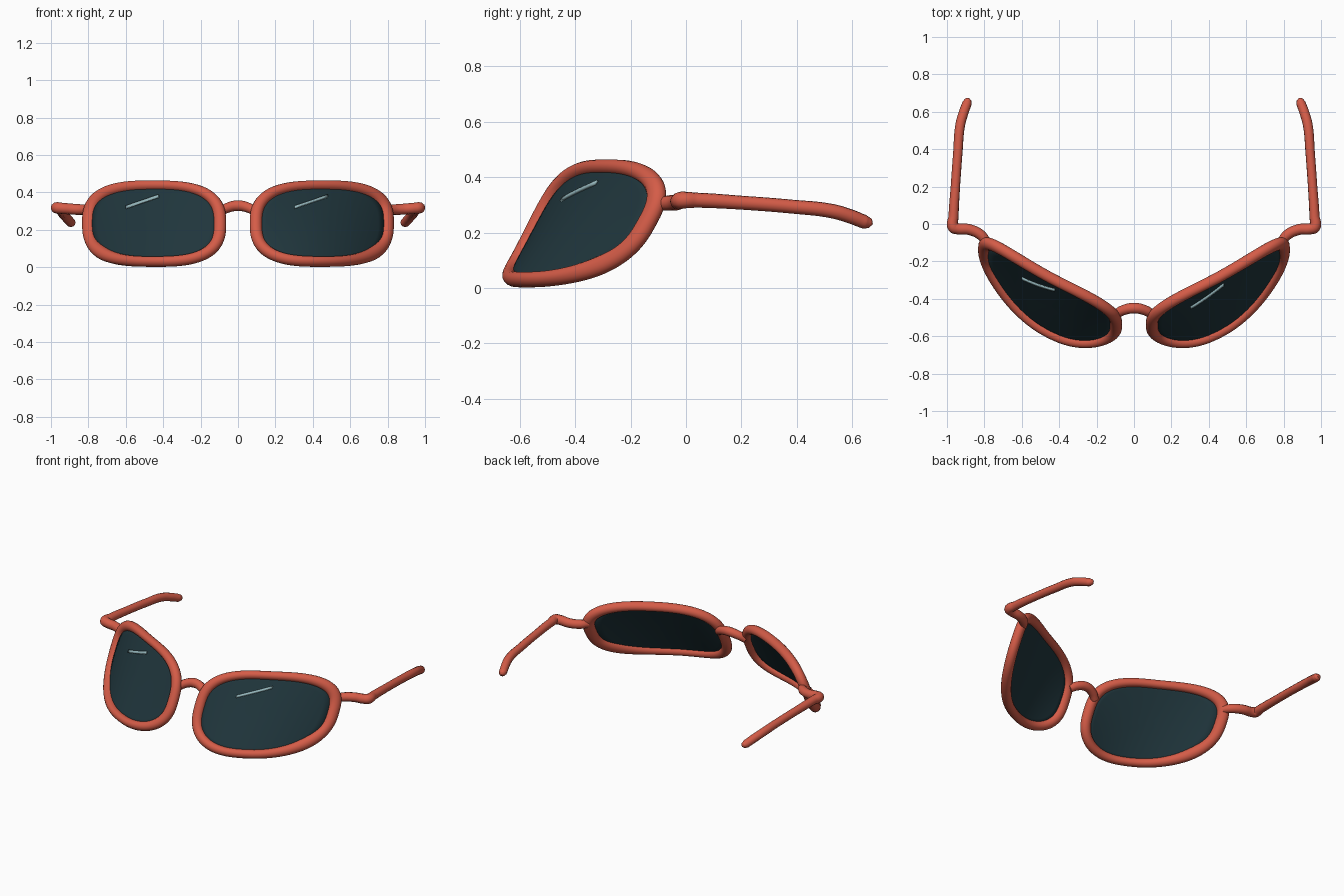
import bpy, bmesh, math
from mathutils import Vector

cube = bpy.data.objects.get("Cube")
if cube:
    bpy.data.objects.remove(cube, do_unlink=True)


def material(name, color):
    m = bpy.data.materials.new(name)
    m.use_nodes = True
    m.diffuse_color = (*color, 1)
    m.node_tree.nodes["Principled BSDF"].inputs["Base Color"].default_value = (*color, 1)
    return m


RED = material("coral red", (0.66, 0.107, 0.064))
DARK = material("dark teal glass", (0.014, 0.036, 0.045))
PALE = material("pale glint", (0.3, 0.47, 0.5))

# Rounded lens outline, seen from the front
CX, CZ, HALF_W, HALF_H, POWER = 0.448, 0.233, 0.352, 0.203, 2.8


def depth(x, z):
    """Wrapped, leaning surface that carries both lenses."""
    t = x - 0.15
    lean = 0.73 - 1.6 * (x - 0.47) ** 2
    return -0.53 + 0.15 * t + 0.48 * t ** 2 + 0.32 * t ** 3 + lean * (z - 0.235)


def slopes(x, z, e=0.001):
    return ((depth(x + e, z) - depth(x - e, z)) / (2 * e),
            (depth(x, z + e) - depth(x, z - e)) / (2 * e))


def surface(x, z, h=0.0):
    """Point on the surface and its forward normal, for the +x side."""
    fx, fz = slopes(x, z)
    n = Vector((fx, -1, fz)).normalized()
    return Vector((x, depth(x, z), z)) + n * h, n


def outline(t, scale=1.0):
    c, s = math.cos(t), math.sin(t)
    ex = lambda v: math.copysign(abs(v) ** (2 / POWER), v)
    return CX + scale * HALF_W * ex(c), CZ + scale * HALF_H * ex(s)


def finish(bm, name, mat, side=1, thickness=0):
    for v in bm.verts:
        v.co.x *= side
    bmesh.ops.recalc_face_normals(bm, faces=bm.faces)
    me = bpy.data.meshes.new(name)
    bm.to_mesh(me)
    bm.free()
    ob = bpy.data.objects.new(name, me)
    bpy.context.collection.objects.link(ob)
    me.materials.append(mat)
    if thickness:
        mod = ob.modifiers.new("thickness", "SOLIDIFY")
        mod.thickness, mod.offset = thickness, 0
    shade(ob)


def shade(ob):
    bpy.ops.object.select_all(action="DESELECT")
    ob.select_set(True)
    bpy.context.view_layer.objects.active = ob
    bpy.ops.object.shade_smooth_by_angle(angle=math.radians(50))


def bridge_rings(bm, rings, closed_path):
    """Skin rows of closed loops with quads."""
    n, k = len(rings), len(rings[0])
    for i in range(n if closed_path else n - 1):
        a, b = rings[i], rings[(i + 1) % n]
        for j in range(k):
            bm.faces.new((a[j], a[(j + 1) % k], b[(j + 1) % k], b[j]))


def rim(name, side, segments=96, sides=16):
    bm = bmesh.new()
    rings = []
    for i in range(segments):
        t = 2 * math.pi * i / segments
        x, z = outline(t)
        p, n = surface(x, z)
        fx, fz = slopes(x, z)
        # Outward direction of the outline, laid into the surface
        u, w = (x - CX) / HALF_W, (z - CZ) / HALF_H
        dx = math.copysign(abs(u) ** (POWER - 1), u) / HALF_W
        dz = math.copysign(abs(w) ** (POWER - 1), w) / HALF_H
        out = Vector((dx, fx * dx + fz * dz, dz)).normalized()
        # The rim is broader at its ends, most of all beside the hinge
        width = 0.028 + 0.008 * u * u + 0.003 * u
        ring = []
        for j in range(sides):
            a = 2 * math.pi * j / sides
            ring.append(bm.verts.new(p + out * width * math.cos(a) + n * 0.031 * math.sin(a)))
        rings.append(ring)
    bridge_rings(bm, rings, True)
    finish(bm, name, RED, side)


def lens(name, side, segments=64, steps=8):
    bm = bmesh.new()
    rings = []
    for k in range(1, steps + 1):
        rings.append([bm.verts.new(surface(*outline(2 * math.pi * i / segments, 0.97 * k / steps))[0])
                      for i in range(segments)])
    bridge_rings(bm, rings, False)
    centre = bm.verts.new(surface(CX, CZ)[0])
    for i in range(segments):
        bm.faces.new((centre, rings[0][i], rings[0][(i + 1) % segments]))
    finish(bm, name, DARK, side, 0.012)


def glint(name, side, start, end, steps=8):
    bm = bmesh.new()
    rows = []
    for i in range(steps + 1):
        f = i / steps
        x = start[0] + (end[0] - start[0]) * f
        z = start[1] + (end[1] - start[1]) * f
        rows.append([bm.verts.new(surface(x, z + d, 0.01)[0]) for d in (-0.007, 0.007)])
    for a, b in zip(rows, rows[1:]):
        bm.faces.new((a[0], a[1], b[1], b[0]))
    finish(bm, name, PALE, side, 0.009)


def tube(name, points, side=1):
    """Round tube through (x, y, z, radius) points."""
    cu = bpy.data.curves.new(name, "CURVE")
    cu.dimensions = "3D"
    cu.bevel_depth, cu.bevel_resolution = 1.0, 4
    cu.resolution_u, cu.use_fill_caps = 8, True
    sp = cu.splines.new("BEZIER")
    sp.bezier_points.add(len(points) - 1)
    for bp, (x, y, z, r) in zip(sp.bezier_points, points):
        bp.co, bp.radius = (side * x, y, z), r
        bp.handle_left_type = bp.handle_right_type = "AUTO"
    ob = bpy.data.objects.new(name, cu)
    bpy.context.collection.objects.link(ob)
    bpy.ops.object.select_all(action="DESELECT")
    ob.select_set(True)
    bpy.context.view_layer.objects.active = ob
    bpy.ops.object.convert(target="MESH")
    ob = bpy.context.view_layer.objects.active
    ob.data.materials.clear()
    ob.data.materials.append(RED)
    shade(ob)


# Hinge, square corner, temple and drooping ear tip
ARM = [(0.785, -0.10, 0.305, 0.024), (0.82, -0.058, 0.307, 0.028), (0.88, -0.03, 0.31, 0.029),
       (0.945, -0.025, 0.315, 0.03), (0.966, -0.016, 0.317, 0.031), (0.965, 0.04, 0.317, 0.027),
       (0.955, 0.2, 0.308, 0.025), (0.942, 0.38, 0.294, 0.025), (0.929, 0.53, 0.277, 0.026),
       (0.911, 0.595, 0.258, 0.026), (0.893, 0.645, 0.239, 0.025), (0.887, 0.664, 0.234, 0.018),
       (0.884, 0.673, 0.231, 0.004)]

for side, word in ((1, "left"), (-1, "right")):
    rim(word + "_rim", side)
    lens(word + "_lens", side)
    tube(word + "_arm", ARM, side)

# Glints slant the same way on both lenses
glint("left_glint", 1, (0.30, 0.315), (0.475, 0.375))
glint("right_glint", -1, (0.595, 0.315), (0.42, 0.375))

# Arched nose bridge
half = [(0.1, -0.485, 0.292, 0.025), (0.06, -0.462, 0.316, 0.027)]
tube("nose_bridge", [(-x, y, z, r) for x, y, z, r in half] + [(0, -0.45, 0.329, 0.029)] + half[::-1])
